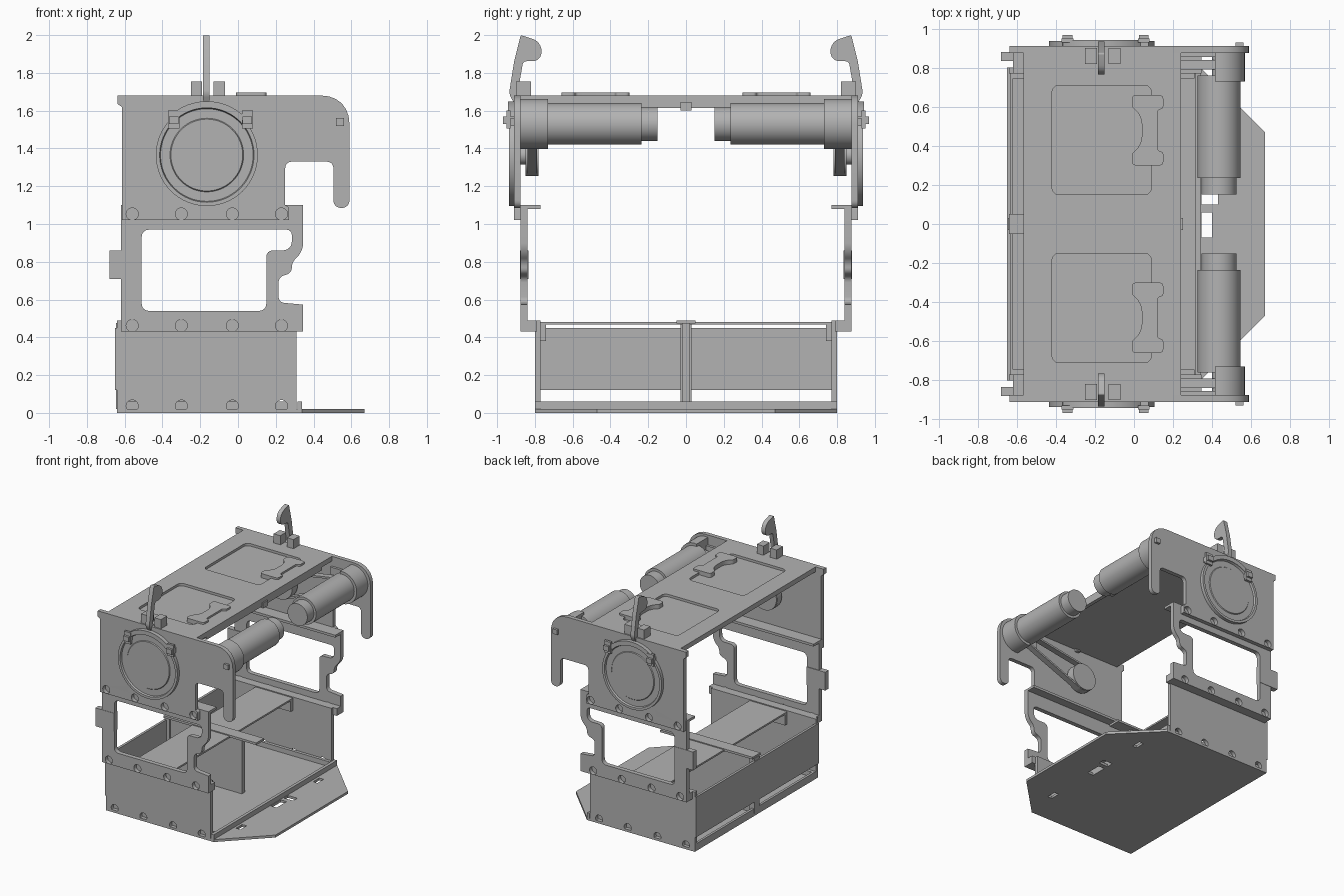
import bpy, bmesh, math
from mathutils import Vector

if "Cube" in bpy.data.objects:
    bpy.data.objects.remove(bpy.data.objects["Cube"])

grey = bpy.data.materials.new("plain grey")
grey.use_nodes = True
COLOR = (0.45, 0.45, 0.45, 1)
grey.diffuse_color = COLOR
grey.node_tree.nodes["Principled BSDF"].inputs["Base Color"].default_value = COLOR


def finish(name, bm, mirror, smooth=True):
    """Turn a bmesh into an object, optionally mirrored front to back."""
    bmesh.ops.recalc_face_normals(bm, faces=bm.faces)
    me = bpy.data.meshes.new(name)
    bm.to_mesh(me)
    bm.free()
    me.materials.append(grey)
    ob = bpy.data.objects.new(name, me)
    bpy.context.collection.objects.link(ob)
    if mirror:
        m = ob.modifiers.new("mirror", "MIRROR")
        m.use_axis = (False, True, False)
        m.use_mirror_merge = False
    if smooth:
        bpy.ops.object.select_all(action='DESELECT')
        ob.select_set(True)
        bpy.context.view_layer.objects.active = ob
        bpy.ops.object.shade_smooth_by_angle(angle=math.radians(30))
    return ob


def box(name, x, y, z, mirror=False):
    bm = bmesh.new()
    bmesh.ops.create_cube(bm, size=1)
    for v in bm.verts:
        v.co = [(a + b) / 2 + c * (b - a) for (a, b), c in zip((x, y, z), v.co)]
    return finish(name, bm, mirror, False)


def rounded(pts, steps=6):
    """Outline from (u, v, radius) corners."""
    out = []
    for i, p in enumerate(pts):
        c = Vector(p[:2])
        r = p[2] if len(p) > 2 else 0
        if not r:
            out.append(c)
            continue
        a = c + (Vector(pts[i - 1][:2]) - c).normalized() * r
        b = c + (Vector(pts[(i + 1) % len(pts)][:2]) - c).normalized() * r
        for k in range(steps + 1):
            t = k / steps
            w = 2 * t * (1 - t) * 0.83
            n = (1 - t) ** 2 + w + t * t
            out.append((a * (1 - t) ** 2 + c * w + b * t * t) / n)
    return out


def rect(u0, u1, v0, v1, r=0):
    return rounded([(u0, v0, r), (u1, v0, r), (u1, v1, r), (u0, v1, r)])


def circle(u, v, r, n=24):
    return [Vector((u + r * math.cos(k * math.tau / n), v + r * math.sin(k * math.tau / n)))
            for k in range(n)]


def plate(name, loops, axis, lo, hi, mirror=False):
    """Extrude an outline with holes along an axis."""
    cu = bpy.data.curves.new(name, 'CURVE')
    cu.dimensions, cu.fill_mode, cu.extrude = '2D', 'BOTH', (hi - lo) / 2
    for loop in loops:
        sp = cu.splines.new('POLY')
        sp.points.add(len(loop) - 1)
        for p, q in zip(sp.points, loop):
            p.co = (q[0], q[1], 0, 1)
        sp.use_cyclic_u = True
    tmp = bpy.data.objects.new("outline", cu)
    bpy.context.collection.objects.link(tmp)
    bpy.context.view_layer.update()
    me = bpy.data.meshes.new_from_object(tmp.evaluated_get(bpy.context.evaluated_depsgraph_get()))
    bm = bmesh.new()
    bm.from_mesh(me)
    bpy.data.objects.remove(tmp)
    bpy.data.meshes.remove(me)
    bmesh.ops.remove_doubles(bm, verts=bm.verts, dist=1e-5)
    for v in bm.verts:
        a, b, w = v.co.x, v.co.y, v.co.z + (lo + hi) / 2
        v.co = {'x': (w, a, b), 'y': (a, w, b), 'z': (a, b, w)}[axis]
    return finish(name, bm, mirror)


def lathe(name, cx, cz, profile, mirror=True, cut_x=None, n=48):
    """Spin (y, radius) points round an axis parallel to y."""
    bm = bmesh.new()
    vs = [bm.verts.new((cx + r, y, cz)) for y, r in profile]
    es = [bm.edges.new(e) for e in zip(vs, vs[1:])]
    bmesh.ops.spin(bm, geom=vs + es, cent=(cx, 0, cz), axis=(0, 1, 0),
                   angle=math.tau, steps=n, use_duplicate=False)
    bmesh.ops.remove_doubles(bm, verts=bm.verts, dist=1e-4)
    if cut_x is not None:
        cut = bmesh.ops.bisect_plane(bm, geom=bm.verts[:] + bm.edges[:] + bm.faces[:],
                                     plane_co=(cut_x, 0, 0), plane_no=(1, 0, 0), clear_inner=True)
        bmesh.ops.holes_fill(bm, edges=[e for e in bm.edges if e.is_boundary])
    return finish(name, bm, mirror)


SCREWS = (-0.56, -0.30, -0.03, 0.23)
DISC = (-0.165, 1.365)
MOTOR = (0.435, 1.53)

# Base tray with slotted tongue and upturned lips
tray = [(-0.64, -0.8), (0.34, -0.8), (0.67, -0.47), (0.67, 0.47), (0.34, 0.8), (-0.64, 0.8)]
slots = [rect(0.345, 0.40, -0.07, 0.06), rect(0.345, 0.43, 0.10, 0.155)]
slots += [rect(0.36, 0.40, y - 0.04, y + 0.04) for y in (-0.5, 0.5)]
plate("base_tray", [tray] + slots, 'z', 0, 0.02)
box("tray_front_lip", (0.315, 0.34), (0.0, 0.8), (0.01, 0.06), True)
box("tray_side_lip", (-0.63, 0.31), (0.745, 0.77), (0.01, 0.06), True)
box("tray_rear_lip", (-0.64, -0.62), (-0.77, 0.77), (0.01, 0.06))

# Lower compartment
plate("lower_side_panel", [rect(-0.64, 0.31, 0, 0.49)] + [circle(x, 0.036, 0.032) for x in SCREWS],
      'y', 0.77, 0.80, True)
box("rear_panel", (-0.65, -0.63), (-0.8, 0.8), (0.12, 0.45))
box("divider", (-0.63, 0.05), (-0.02, 0.02), (0.02, 0.475))
box("divider_cap", (-0.64, 0.20), (-0.05, 0.05), (0.472, 0.49))
box("divider_post", (-0.645, -0.60), (-0.03, 0.03), (0.02, 0.475))
box("shelf", (-0.38, -0.04), (-0.77, 0.77), (0.468, 0.482))
box("shelf_bracket", (-0.38, -0.04), (0.74, 0.77), (0.38, 0.47), True)

# Middle window frames with their flanges
frame = rounded([(-0.62, 0.43), (0.345, 0.43), (0.345, 0.573), (0.215, 0.585, 0.03),
                 (0.215, 0.72, 0.03), (0.285, 0.74, 0.03), (0.285, 0.80, 0.03),
                 (0.345, 0.85, 0.05), (0.345, 1.10), (-0.62, 1.10)])
window = rounded([(-0.51, 0.54, 0.04), (0.15, 0.54, 0.04), (0.15, 0.86, 0.035),
                  (0.285, 0.86, 0.05), (0.285, 0.97, 0.03), (-0.51, 0.97, 0.04)])
plate("window_frame", [frame, window] + [circle(x, 0.462, 0.032) for x in SCREWS],
      'y', 0.84, 0.877, True)
box("frame_bottom_bar", (-0.62, 0.345), (0.79, 0.845), (0.43, 0.49), True)
box("frame_top_flange", (-0.62, 0.345), (0.77, 0.85), (1.08, 1.10), True)
box("frame_rear_tab", (-0.68, -0.51), (0.835, 0.88), (0.71, 0.86), True)

# Upper hooked panels
hook = rounded([(-0.615, 1.02), (0.27, 1.02), (0.27, 1.09, 0.01), (0.25, 1.10), (0.25, 1.33, 0.035),
                (0.505, 1.33, 0.035), (0.505, 1.085, 0.042), (0.59, 1.085, 0.042),
                (0.59, 1.68, 0.15), (-0.637, 1.68), (-0.637, 1.635), (-0.615, 1.62)])
plate("upper_side_panel", [hook] + [circle(x, 1.053, 0.032) for x in SCREWS],
      'y', 0.875, 0.91, True)

# Round side covers with two rim clips each
lathe("round_cover", *DISC, [(0.90, 0), (0.90, 0.27), (0.937, 0.27), (0.937, 0.25), (0.922, 0.245),
                             (0.922, 0.195), (0.928, 0.19), (0.928, 0)], n=64)
for side, x in (("right", -0.34), ("left", 0.05)):
    box("cover_clip_" + side, (x - 0.025, x + 0.025), (0.90, 0.968), (1.53, 1.57), True)
    box("cover_clip_head_" + side, (x - 0.03, x + 0.03), (0.93, 0.95), (1.505, 1.60), True)
arc = [math.radians(a) for a in range(45, 136, 6)]
band = [(DISC[0] + 0.285 * math.cos(a), DISC[1] + 0.285 * math.sin(a)) for a in arc]
band += [(DISC[0] + 0.25 * math.cos(a), DISC[1] + 0.25 * math.sin(a)) for a in reversed(arc)]
plate("cover_retainer", [band], 'y', 0.90, 0.943, True)

# Top deck with two recesses and grip plates
box("top_deck", (-0.565, 0.24), (-0.88, 0.88), (1.64, 1.66))
plate("top_deck_skin", [rect(-0.565, 0.24, -0.88, 0.88), rect(-0.42, 0.09, 0.15, 0.71, 0.04),
                        rect(-0.42, 0.09, -0.71, -0.15, 0.04)], 'z', 1.655, 1.68)
grip = rounded([(-0.01, 0.30, 0.02), (0.15, 0.30, 0.02), (0.15, 0.37, 0.015), (0.12, 0.375, 0.015),
                (0.12, 0.585, 0.015), (0.15, 0.59, 0.015), (0.15, 0.66, 0.02), (-0.01, 0.66, 0.02),
                (-0.01, 0.60, 0.01), (0.04, 0.55, 0.04), (0.04, 0.41, 0.04), (-0.01, 0.36, 0.01)])
plate("grip_plate", [grip], 'z', 1.655, 1.695, True)
box("deck_front_rib", (0.21, 0.24), (-0.75, 0.75), (1.615, 1.645))
box("deck_center_stop", (0.19, 0.25), (-0.03, 0.03), (1.60, 1.645))

# Latches between pairs of blocks
for side, x in (("right", -0.22), ("left", -0.10)):
    box("latch_block_" + side, (x - 0.03, x + 0.03), (0.82, 0.90), (1.64, 1.755), True)
lever = rounded([(0.85, 1.62), (0.90, 1.62), (0.937, 1.69, 0.02), (0.91, 1.86), (0.875, 2.0, 0.01),
                 (0.765, 1.965, 0.05), (0.765, 1.862, 0.05), (0.862, 1.862, 0.02), (0.89, 1.70)])
plate("latch_lever", [lever], 'x', -0.185, -0.15, True)

# Motors with half-round housings
lathe("motor", *MOTOR, [(0.15, 0), (0.15, 0.09), (0.235, 0.09), (0.235, 0.11), (0.76, 0.11),
                        (0.76, 0.035), (0.88, 0.035), (0.88, 0)])
lathe("motor_housing", *MOTOR, [(0.73, 0), (0.73, 0.132), (0.88, 0.132), (0.88, 0)], cut_x=0.415)
box("motor_mount", (0.24, 0.42), (0.855, 0.88), (1.48, 1.60), True)
box("motor_screw", (0.52, 0.56), (0.90, 0.93), (1.52, 1.56), True)

# Pulley and belt inside each upper panel
lathe("pulley", *DISC, [(0.78, 0), (0.78, 0.11), (0.85, 0.11), (0.85, 0.05), (0.88, 0.05), (0.88, 0)])
d = Vector(MOTOR) - Vector(DISC)
head, spread = math.atan2(d.y, d.x), math.acos((0.112 - 0.045) / d.length)


def belt(grow):
    out = []
    for c, r, a0, a1 in ((MOTOR, 0.045, head - spread, head + spread),
                         (DISC, 0.112, head + spread, head + math.tau - spread)):
        out += [(c[0] + (r + grow) * math.cos(a0 + (a1 - a0) * k / 16),
                 c[1] + (r + grow) * math.sin(a0 + (a1 - a0) * k / 16)) for k in range(17)]
    return out


plate("drive_belt", [belt(0), belt(-0.015)], 'y', 0.79, 0.84, True)
